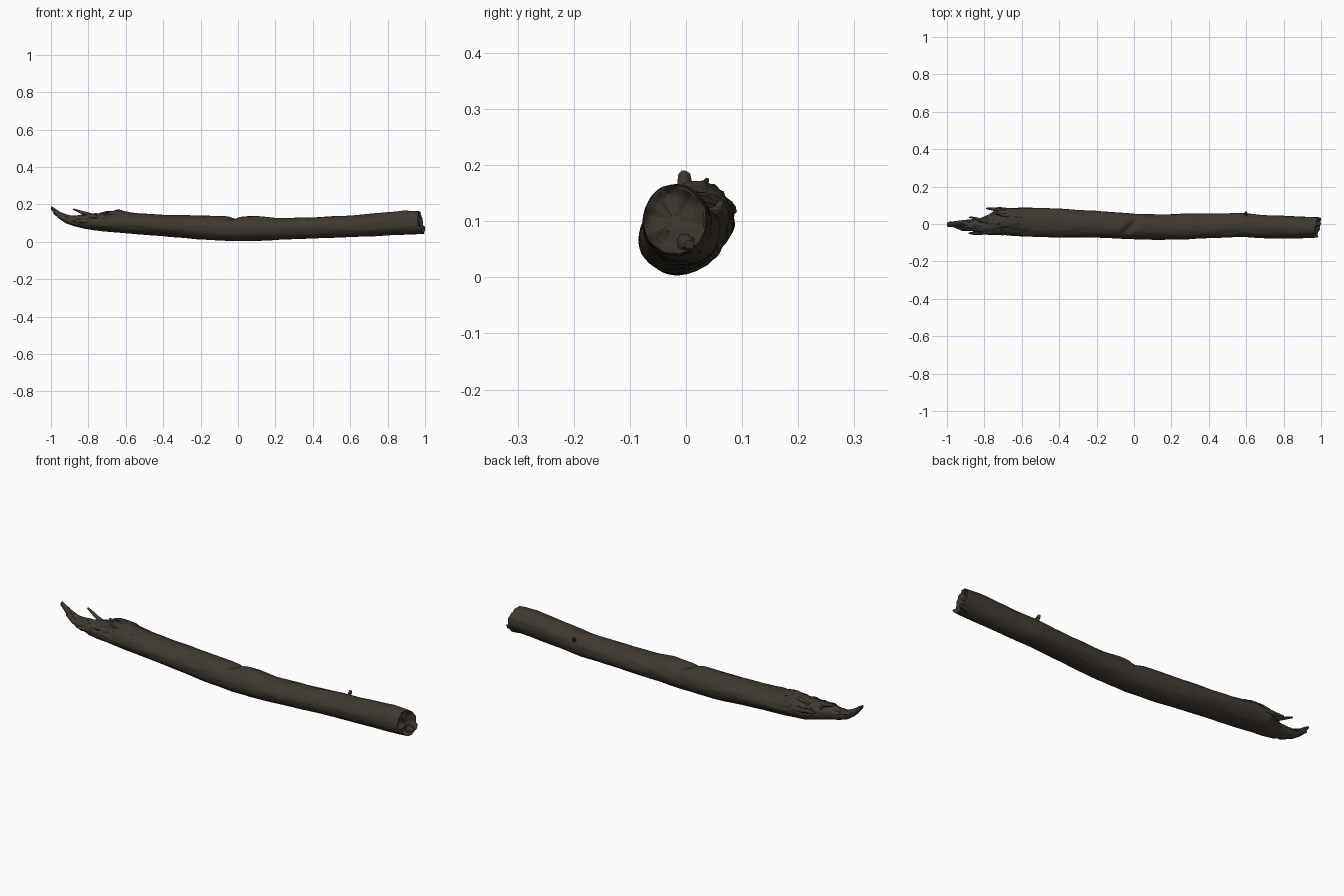
import bpy, math, random
from mathutils import Vector, noise

random.seed(4)
cube = bpy.data.objects.get("Cube")
if cube:
    bpy.data.objects.remove(cube)


def material(name, rgb):
    m = bpy.data.materials.new(name)
    m.use_nodes = True
    m.diffuse_color = (*rgb, 1)
    m.node_tree.nodes["Principled BSDF"].inputs["Base Color"].default_value = (*rgb, 1)
    return m


bark = material("weathered bark", (0.050, 0.041, 0.031))
crack = material("dark crack", (0.022, 0.018, 0.014))
heart = material("broken wood", (0.046, 0.036, 0.027))


def finish(name, verts, faces, mats):
    me = bpy.data.meshes.new(name)
    me.from_pydata(verts, [], faces)
    for m in mats:
        me.materials.append(m)
    ob = bpy.data.objects.new(name, me)
    bpy.context.collection.objects.link(ob)
    for o in bpy.context.selected_objects:
        o.select_set(False)
    ob.select_set(True)
    bpy.context.view_layer.objects.active = ob
    bpy.ops.object.shade_smooth_by_angle(angle=math.radians(50))
    return ob


# Log envelope: x, front y, back y, underside z, top z
STATIONS = [
    (-1.0, -.014, .008, .172, .19), (-.96, -.018, .015, .125, .165),
    (-.92, -.022, .02, .098, .145), (-.87, -.035, .025, .082, .138),
    (-.82, -.052, .032, .07, .147), (-.77, -.058, .055, .062, .15),
    (-.72, -.06, .084, .056, .152), (-.6, -.066, .086, .045, .158),
    (-.4, -.071, .081, .03, .145), (-.2, -.072, .071, .013, .139),
    (0, -.081, .056, .003, .135), (.1, -.085, .054, .005, .138),
    (.2, -.085, .054, .01, .127), (.4, -.076, .056, .017, .13),
    (.58, -.068, .061, .024, .139), (.7, -.076, .047, .03, .148),
    (.88, -.078, .04, .037, .166), (.975, -.076, .036, .041, .163)]


def envelope(x):
    for a, b in zip(STATIONS, STATIONS[1:]):
        if x <= b[0]:
            break
    t = (x - a[0]) / (b[0] - a[0])
    return [p + (q - p) * t for p, q in zip(a[1:], b[1:])]


def bump(x, centre, width):
    return math.exp(-((x - centre) / width) ** 2)


SEG, ROWS = 56, 260
verts, faces, grooves = [], [], []
for i in range(ROWS + 1):
    x = -1 + 1.975 * i / ROWS
    y0, y1, z0, z1 = envelope(x)
    cy, cz, ry, rz = (y0 + y1) / 2, (z0 + z1) / 2, (y1 - y0) / 2, (z1 - z0) / 2
    decay = min(1, max(0, (-.45 - x) / .25))        # rotten left end
    for j in range(SEG):
        a = math.tau * j / SEG
        c, s = math.cos(a), math.sin(a)
        # long grain, swellings and fissures
        grain = noise.noise(Vector((x * 9, c * 4, s * 4)))
        swell = noise.noise(Vector((x * 3.5, c * 1.3, s * 1.3 + 7)))
        vein = abs(noise.noise(Vector((x * 3 + 5, c * 2.6, s * 2.6))))
        upper = max(0, s + .35)
        fissure = max(0, 1 - vein / .05) * min(1, upper) * (.35 + .65 * decay)
        fissure *= max(0, min(1, noise.noise(Vector((x * 4, c, s + 3))) * 4 + .6))
        k = 1 + .035 * grain + .04 * swell - .13 * fissure
        # jagged rot around the left end
        k += decay * .16 * noise.noise(Vector((x * 26, c * 5, s * 5))) * min(1, upper)
        # broken gap across the top and the hump at the left
        k -= .34 * bump(x, -.015 + .05 * c, .025) * max(0, s) ** 3
        k += .3 * bump(x, -.65, .045) * max(0, math.cos(a - 1.25)) ** 6
        px = x
        py, pz = cy + ry * k * c, cz + rz * k * s
        # slanted ragged cut at the right
        w = max(0, (x - .86) / .115)
        px += w * (.22 * (py + .02) - .1 * (pz - .1)
                   + .012 * noise.noise(Vector((c * 3, s * 3, 2))))
        if s < -.3:
            px += w * .012
        verts.append((min(px, 1), py, max(pz, 0)))
        grooves.append(fissure)
slots = []
for i in range(ROWS):
    for j in range(SEG):
        q = (i * SEG + j, i * SEG + (j + 1) % SEG)
        faces.append((q[0], q[0] + SEG, q[1] + SEG, q[1]))
        slots.append(1 if grooves[q[0]] > .45 else 0)

# Sunken end face at the right, in shrinking rings
rim = [Vector(v) for v in verts[-SEG:]]
mid = sum(rim, Vector()) / SEG
last = ROWS * SEG
for scale, dip in ((.93, .004), (.8, .016), (.6, .02), (.38, .016), (.16, .018)):
    base = len(verts)
    for p in rim:
        v = mid.lerp(p, scale)
        v.x -= dip + .012 * noise.noise(v * 30)
        verts.append(tuple(v))
    for j in range(SEG):
        n = (j + 1) % SEG
        faces.append((last + j, base + j, base + n, last + n))
        slots.append(2)
    last = base
faces.append(tuple(range(last, last + SEG)))
slots.append(2)
faces.append(tuple(reversed(range(SEG))))
slots.append(0)
log = finish("fallen_log", verts, faces, [bark, crack, heart])
log.data.polygons.foreach_set("material_index", slots)


# Tapered, slightly ragged spikes of wood
def splinter(name, path, radii, mat=bark, sides=9):
    pts = [Vector(p) for p in path]
    vs, fs = [], []
    for i, p in enumerate(pts):
        d = (pts[min(i + 1, len(pts) - 1)] - pts[max(i - 1, 0)]).normalized()
        u = d.orthogonal().normalized()
        v = d.cross(u)
        for j in range(sides):
            a = math.tau * j / sides
            r = radii[i] * random.uniform(.8, 1.15)
            vs.append(p + u * r * math.cos(a) + v * r * math.sin(a))
    for i in range(len(pts) - 1):
        for j in range(sides):
            n = (j + 1) % sides
            fs.append((i * sides + j, i * sides + n,
                       (i + 1) * sides + n, (i + 1) * sides + j))
    fs += [tuple(reversed(range(sides))), tuple(range(len(vs) - sides, len(vs)))]
    return finish(name, vs, fs, [mat])


splinter("upright_splinter", [(-.78, .012, .14), (-.82, .02, .154), (-.85, .03, .163),
                              (-.88, .037, .174)], [.013, .01, .007, .004])
splinter("end_splinter", [(-.86, -.015, .105), (-.92, -.018, .12), (-.96, -.008, .14),
                          (-.985, .012, .152)], [.024, .017, .011, .004])
splinter("back_splinter", [(-.66, .07, .115), (-.72, .077, .12), (-.76, .08, .124),
                           (-.79, .084, .126)], [.014, .013, .009, .004])
splinter("upper_back_splinter", [(-.6, .04, .15), (-.66, .045, .154), (-.7, .05, .156),
                                 (-.74, .055, .15)], [.012, .014, .01, .004])
splinter("front_splinter", [(-.78, -.04, .11), (-.83, -.046, .112), (-.86, -.05, .11),
                            (-.885, -.048, .108)], [.016, .013, .008, .003])

# Snapped twig stub and lower lip of the cut end
splinter("twig_stub", [(.6, .04, .11), (.598, .056, .124), (.596, .063, .136)],
         [.013, .009, .006])
splinter("cut_end_lip", [(.93, -.005, .06), (.965, 0, .06), (.985, .004, .06),
                         (.997, .006, .058)], [.017, .018, .016, .009], heart)
